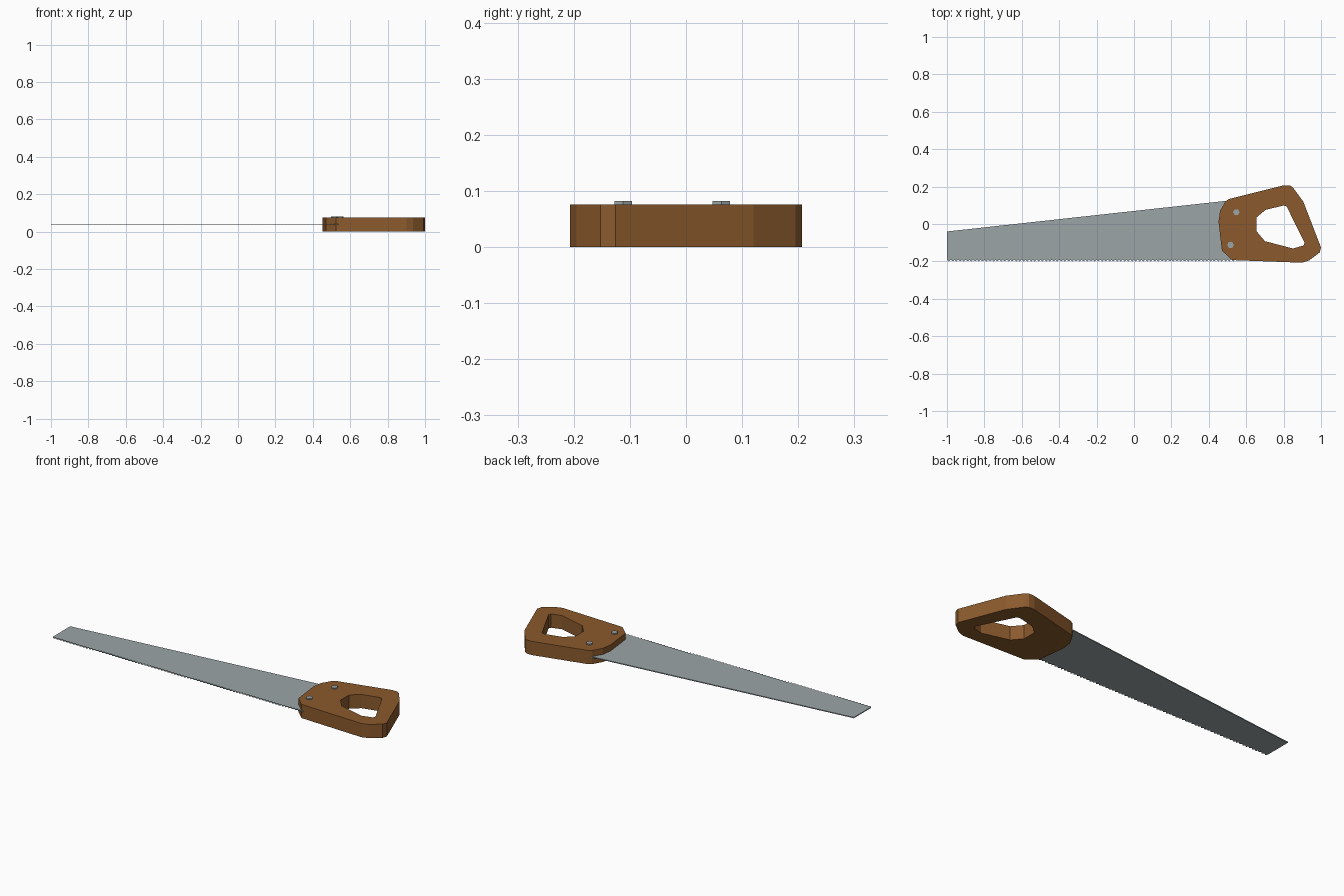
import bpy, bmesh, math
from mathutils import Vector

if "Cube" in bpy.data.objects:
    bpy.data.objects.remove(bpy.data.objects["Cube"])


def material(name, colour):
    m = bpy.data.materials.new(name)
    m.diffuse_color = (*colour, 1)
    m.use_nodes = True
    m.node_tree.nodes["Principled BSDF"].inputs["Base Color"].default_value = m.diffuse_color
    return m


wood = material("brown wood", (0.258, 0.102, 0.026))
steel = material("grey steel", (0.33, 0.375, 0.39))


def finish(bm, name, mat):
    bmesh.ops.recalc_face_normals(bm, faces=bm.faces)
    mesh = bpy.data.meshes.new(name)
    bm.to_mesh(mesh)
    bm.free()
    mesh.materials.append(mat)
    ob = bpy.data.objects.new(name, mesh)
    bpy.context.collection.objects.link(ob)
    return ob


def plate(name, loops, z0, z1, mat):
    """Fill closed outlines (later loops are holes) and extrude upward."""
    bm = bmesh.new()
    edges = []
    for loop in loops:
        vs = [bm.verts.new((x, y, z0)) for x, y in loop]
        edges += [bm.edges.new((vs[i - 1], vs[i])) for i in range(len(vs))]
    bmesh.ops.triangle_fill(bm, edges=edges, use_beauty=True, normal=(0, 0, 1))
    ext = bmesh.ops.extrude_face_region(bm, geom=bm.faces[:], use_keep_orig=True)
    top = [g for g in ext["geom"] if isinstance(g, bmesh.types.BMVert)]
    bmesh.ops.translate(bm, verts=top, vec=Vector((0, 0, z1 - z0)))
    return finish(bm, name, mat)


# Wooden handle with a grip hole
outer = [(0.508, 0.134), (0.80, 0.207), (0.832, 0.207), (0.85, 0.195),
         (0.905, 0.12), (1.0, -0.126), (0.993, -0.152), (0.936, -0.195),
         (0.90, -0.207), (0.524, -0.193), (0.47, -0.142), (0.452, 0.013),
         (0.46, 0.07), (0.49, 0.122)]
hole = [(0.656, 0.036), (0.704, 0.076), (0.80, 0.099), (0.816, 0.094),
        (0.912, -0.10), (0.907, -0.115), (0.85, -0.131), (0.70, -0.092),
        (0.656, -0.04)]
plate("handle", [outer, hole], 0, 0.076, wood)

# Tapered blade with a row of teeth along the lower edge
pitch, count = 0.02, 77
blade = [(0.54, 0.129), (-1.0, -0.04)]
for i in range(count):
    x = -1.0 + i * pitch
    blade += [(x, -0.191), (x + pitch / 2, -0.2)]
blade.append((-1.0 + count * pitch, -0.191))
plate("blade", [blade], 0.037, 0.042, steel)

# Hexagonal bolts on the upper side
for i, (x, y) in enumerate([(0.547, 0.063), (0.516, -0.112)]):
    hexagon = [(x + 0.018 * math.cos(k * math.pi / 3),
                y + 0.018 * math.sin(k * math.pi / 3)) for k in range(6)]
    plate(f"bolt_{i + 1}", [hexagon], 0.06, 0.082, steel)
